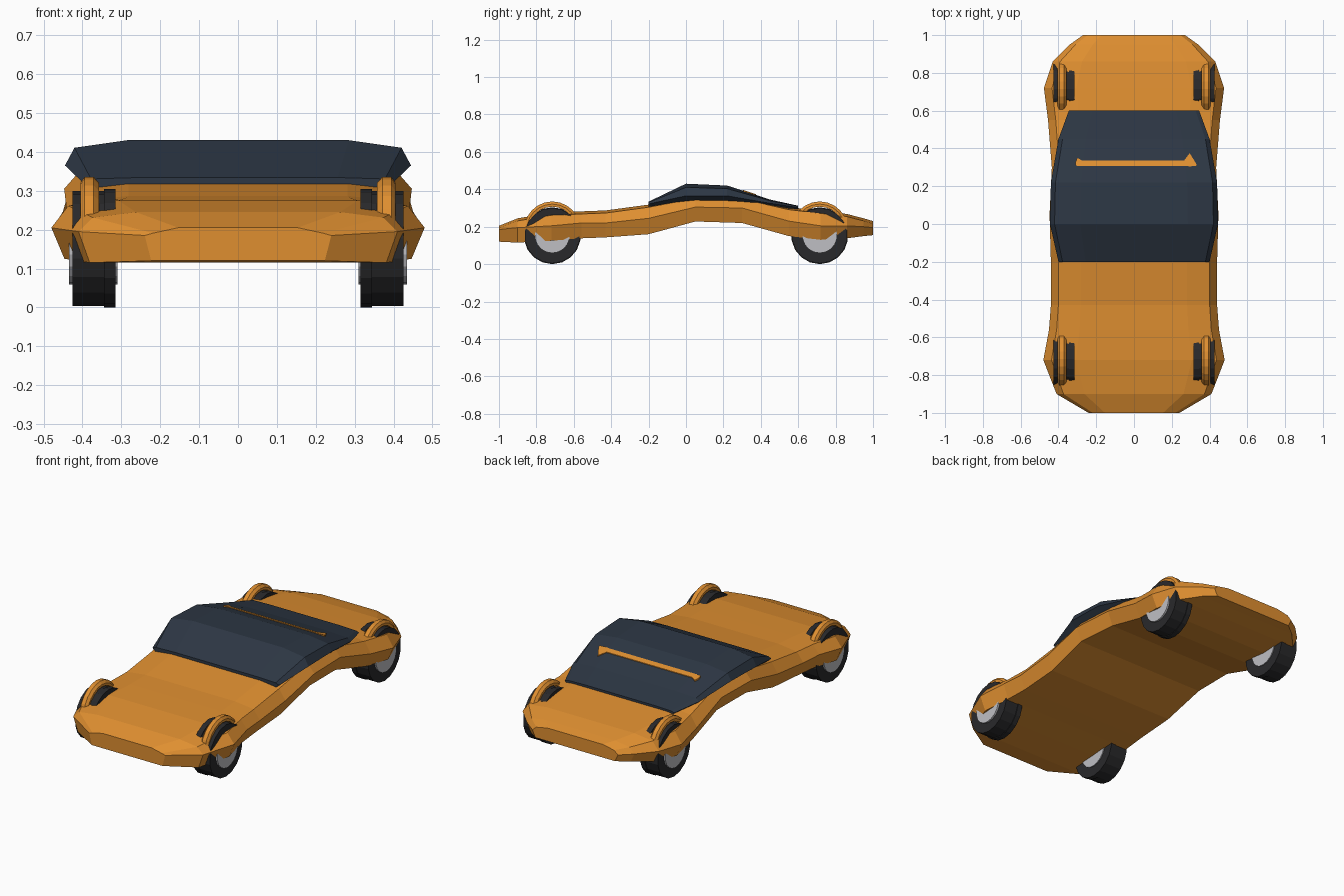
import bpy, bmesh
from math import sin, cos, pi, radians

if "Cube" in bpy.data.objects:
    bpy.data.objects.remove(bpy.data.objects["Cube"])


def material(name, rgb):
    m = bpy.data.materials.new(name)
    m.diffuse_color = (*rgb, 1)
    m.use_nodes = True
    m.node_tree.nodes["Principled BSDF"].inputs["Base Color"].default_value = m.diffuse_color
    return m


ORANGE = material("orange_paint", (0.74, 0.275, 0.03))
GLASS = material("dark_glass", (0.026, 0.038, 0.058))
RUBBER = material("rubber", (0.022, 0.022, 0.024))
SILVER = material("silver", (0.52, 0.52, 0.55))


def loft(name, rings, mat, closed=False):
    """Skin a list of equal-sized point rings; cap the ends unless closed."""
    bm = bmesh.new()
    vr = [[bm.verts.new(p) for p in ring] for ring in rings]
    n = len(vr[0])
    pairs = list(zip(vr, vr[1:])) + ([(vr[-1], vr[0])] if closed else [])
    for a, b in pairs:
        for i in range(n):
            j = (i + 1) % n
            bm.faces.new((a[i], a[j], b[j], b[i]))
    if not closed:
        bm.faces.new(vr[0])
        bm.faces.new(vr[-1])
    bmesh.ops.recalc_face_normals(bm, faces=bm.faces)
    me = bpy.data.meshes.new(name)
    bm.to_mesh(me)
    bm.free()
    me.materials.append(mat)
    ob = bpy.data.objects.new(name, me)
    bpy.context.collection.objects.link(ob)
    return ob


def section(y, half):
    """Mirror a half profile (top to bottom) into a full ring at y."""
    return [(x, y, z) for x, z in half] + [(-x, y, z) for x, z in reversed(half)]


# Body: y, half width, bottom, widest height, top
body = [(-1.00, .24, .120, .185, .205), (-.90, .41, .115, .195, .245),
        (-.72, .48, .125, .205, .275), (-.56, .45, .138, .220, .282),
        (-.43, .44, .143, .220, .287), (-.20, .44, .160, .245, .318),
        (.05, .447, .228, .305, .365), (.30, .435, .220, .300, .362),
        (.55, .455, .150, .230, .305), (.72, .477, .130, .205, .285),
        (.86, .43, .138, .205, .268), (.95, .34, .150, .200, .245),
        (1.00, .27, .155, .195, .230)]
loft("body", [section(y, [(.64 * w, t), (.91 * w, t - .014), (w, m), (.93 * w, b)])
              for y, w, b, m, t in body], ORANGE)

# Cabin glass: y, half width, side height, top
cabin = [(-.20, .40, .322, .334), (0, .445, .365, .43), (.22, .44, .365, .42),
         (.45, .40, .325, .345), (.60, .345, .302, .312)]
loft("cabin_glass", [section(y, [(.64 * w, t), (.945 * w, t - .3 * (t - s)),
                                 (w, s), (.9 * w, s - .035)])
                     for y, w, s, t in cabin], GLASS)


# Thin bar across the rear glass, with flared ends
def bar_ring(x, y0, y1):
    roof = lambda y: .42 - (y - .22) * .326
    return [(x, y0, roof(y0) + .004), (x, y1, roof(y1) + .004),
            (x, y1, roof(y1) - .012), (x, y0, roof(y0) - .012)]


loft("rear_bar", [bar_ring(-.31, .310, .328), bar_ring(-.30, .308, .350),
                  bar_ring(-.275, .308, .336), bar_ring(.265, .308, .336),
                  bar_ring(.295, .305, .375), bar_ring(.33, .308, .318)], ORANGE)


def circle(x, r, cy, cz, n=18):
    return [(x, cy + r * sin(2 * pi * i / n), cz - r * cos(2 * pi * i / n))
            for i in range(n)]


R = .152
for end, cy in (("front", -.715), ("rear", .715)):
    for side, s in (("right", 1), ("left", -1)):
        tag = f"{end}_{side}"
        # Tyre with a slightly thicker inner band and a hole for the hub
        prof = [(.315, .09), (.315, R), (.345, R), (.345, R - .004),
                (.425, R - .004), (.425, .09)]
        loft(tag + "_tyre", [circle(s * x, r, cy, R) for x, r in prof], RUBBER, True)
        # Hub disc
        loft(tag + "_hub", [circle(s * x, r, cy, R)
                            for x, r in ((.31, .093), (.435, .093))], SILVER)
        # Raised arch hoop over the wheel
        hoop = []
        for k in range(15):
            a = radians(-20 + 220 * k / 14)
            hoop.append([(s * x, cy + r * cos(a), .185 + r * sin(a))
                         for x, r in ((.358, .122), (.358, .136), (.371, .150),
                                      (.395, .150), (.405, .136), (.405, .122))])
        loft(tag + "_arch", hoop, ORANGE)
